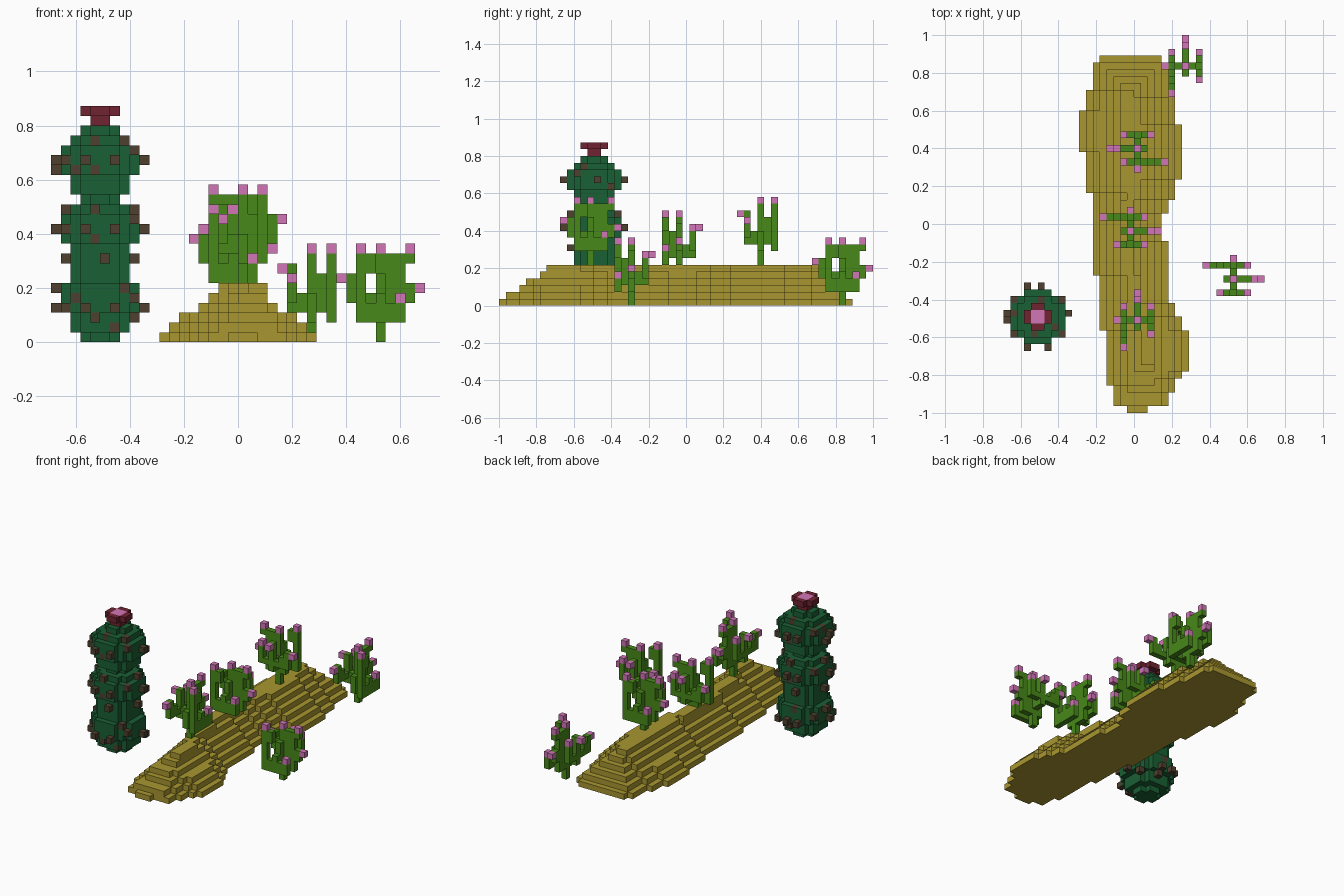
import bpy, bmesh

cube = bpy.data.objects.get("Cube")
if cube:
    bpy.data.objects.remove(cube, do_unlink=True)

U = 2 / 55  # block size


def material(name, rgb):
    m = bpy.data.materials.new(name)
    m.use_nodes = True
    m.diffuse_color = (*rgb, 1)
    b = next(n for n in m.node_tree.nodes if n.type == 'BSDF_PRINCIPLED')
    b.inputs["Base Color"].default_value = (*rgb, 1)
    b.inputs["Roughness"].default_value = 0.9
    return m


SAND = material("sand", (0.39, 0.305, 0.028))
GREEN = material("leaf green", (0.065, 0.25, 0.01))
DARK = material("dark green", (0.01, 0.115, 0.034))
BROWN = material("spike brown", (0.075, 0.05, 0.026))
RED = material("dark red", (0.16, 0.017, 0.03))
PINK = material("flower pink", (0.64, 0.18, 0.47))

# Each block side: outward direction and its four corners
SIDES = []
for ax in range(3):
    for s in (0, 1):
        d = [0, 0, 0]
        d[ax] = 2 * s - 1
        quad = []
        for a, b in ((0, 0), (1, 0), (1, 1), (0, 1)):
            c = [0, 0, 0]
            c[ax], c[(ax + 1) % 3], c[(ax + 2) % 3] = s, a, b
            quad.append(c)
        SIDES.append((d, quad if s else quad[::-1]))


def block_object(name, cells):
    """Join a {(x, y, z): material} set of blocks into one shell."""
    mats = list(dict.fromkeys(cells.values()))
    bm = bmesh.new()
    verts = {}
    for (x, y, z), m in cells.items():
        for d, quad in SIDES:
            if (x + d[0], y + d[1], z + d[2]) in cells:
                continue
            vs = []
            for c in quad:
                k = (x + c[0], y + c[1], z + c[2])
                if k not in verts:
                    verts[k] = bm.verts.new((k[0] * U, (k[1] - 27.5) * U, k[2] * U))
                vs.append(verts[k])
            bm.faces.new(vs).material_index = mats.index(m)
    me = bpy.data.meshes.new(name)
    bm.to_mesh(me)
    bm.free()
    for m in mats:
        me.materials.append(m)
    bpy.context.collection.objects.link(bpy.data.objects.new(name, me))


def spans(runs):
    return [v for v, n in runs for _ in range(n)]


# Terraced dune: left and right edge per row, from back to front
left = spans([(-5, 1), (-6, 4), (-7, 3), (-8, 6), (-7, 6), (-6, 12), (-5, 8),
              (-4, 8), (-3, 3), (-1, 1)])
right = spans([(4, 1), (5, 5), (6, 4), (7, 8), (6, 3), (5, 2), (4, 4), (5, 9),
               (6, 2), (7, 2), (8, 6), (7, 1), (6, 2), (5, 2), (2, 1)])
front_step = [0, 1, 3, 4, 6, 7]
clamp = [(-8, 8), (-7, 8), (-6, 6), (-4, 4), (-3, 3), (-2, 2)]
dune = {}
for z in range(6):
    for r in range(z, 52 - front_step[z]):
        a = max(left[r] + z, clamp[z][0])
        b = min(right[r] - z, clamp[z][1])
        if b - a < 2:  # keep the ridge unbroken
            mid = (left[r] + right[r]) // 2
            a, b = mid - 1, mid + 1
        for x in range(a, b):
            dune[x, 51 - r, z] = SAND
block_object("dune", dune)

# Tall cactus: three stacked globes, given as half widths per layer
CX, CY = -14, 14
half = [2, 3, 3, 4, 4, 4, 3, 3, 3, 3, 4, 4, 4, 3, 2, 3, 3, 4, 4, 4, 3, 2]
tall = {}
for z, h in enumerate(half):
    for x in range(-h, h):
        for y in range(-h, h):
            if (x + 0.5) ** 2 + (y + 0.5) ** 2 < (h + 0.1) ** 2:
                tall[CX + x, CY + y, z] = DARK

# Spikes around the middle of each globe
for c in (3, 11, 18):
    for x, y, dz in [(-5, -1, 0), (4, 0, 0), (-2, -5, 0), (1, -5, 0), (0, 4, 0),
                     (-2, 4, 0), (3, -3, 1), (-4, 2, 1), (-4, -3, 0), (3, 2, -1),
                     (-1, -4, -1), (0, 3, -1)]:
        tall[CX + x, CY + y, c + dz] = BROWN
# Scattered spikes, by height
for x, y, z in [(-5, 0, 5), (-3, -3, 4), (2, -3, 5), (-1, 3, 5), (1, -3, 1),
                (-4, -1, 8), (3, 0, 8), (0, -4, 8), (-1, 3, 8),
                (-4, -1, 13), (3, 0, 13), (-1, -4, 13), (0, 3, 13),
                (-5, 0, 17), (-3, -3, 17), (2, -2, 20), (-4, 0, 19), (-1, -3, 20), (0, 2, 20)]:
    tall[CX + x, CY + y, z] = BROWN
block_object("tall_cactus", tall)

# Flower on top: red stalk and rim with a pink heart
bloom = {}
for x in range(-2, 2):
    for y in range(-2, 2):
        core = x in (-1, 0) and y in (-1, 0)
        if core:
            bloom[CX + x, CY + y, 22] = RED
        if core or x in (-1, 0) or y in (-1, 0):
            bloom[CX + x, CY + y, 23] = PINK if core else RED
block_object("tall_cactus_flower", bloom)

# Small branching cactus: boxes of blocks from corner to corner, then the buds
BOXES = [((0, 0, 0), (0, 0, 8)), ((-1, 0, 2), (-1, 0, 4)),     # stem
         ((1, 0, 2), (2, 0, 8)), ((3, 0, 4), (3, 0, 5)),       # side pad
         ((3, 0, 8), (3, 0, 8)),
         ((0, 1, 3), (0, 2, 4)), ((0, 2, 5), (0, 2, 7)),       # rear arm
         ((-3, 2, 4), (-1, 2, 4)), ((-3, 2, 5), (-2, 2, 5)), ((-3, 2, 6), (-3, 2, 6)),
         ((1, 2, 4), (2, 2, 4)), ((2, 2, 5), (2, 2, 6)),
         ((0, -2, 3), (0, -1, 4)), ((0, -1, 5), (0, -1, 6)),   # front arm
         ((-2, -2, 2), (2, -2, 3)), ((-2, -2, 4), (-2, -2, 8)),
         ((-1, -2, 7), (-1, -2, 8))]
BUDS = [(0, 0, 9), (3, 0, 9), (-2, -2, 9), (2, 2, 7), (0, 3, 7),
        (-4, 2, 6), (4, 0, 5), (2, -2, 4)]


def small_cactus(name, ox, oy, oz, turns):
    shape = {}
    for a, b in BOXES:
        for x in range(a[0], b[0] + 1):
            for y in range(a[1], b[1] + 1):
                for z in range(a[2], b[2] + 1):
                    shape[x, y, z] = GREEN
    for p in BUDS:
        shape[p] = PINK
    cells = {}
    for (x, y, z), m in shape.items():
        for _ in range(turns):
            x, y = -y, x
        cells[ox + x, oy + y, oz + z] = m
    block_object(name, cells)


small_cactus("small_cactus_left", 14, 19, 0, 0)
small_cactus("small_cactus_back", 7, 50, 0, 1)
small_cactus("dune_cactus_back", 0, 38, 6, 2)
small_cactus("dune_cactus_middle", -1, 26, 4, 0)
small_cactus("dune_cactus_front", 0, 13, 6, 1)
